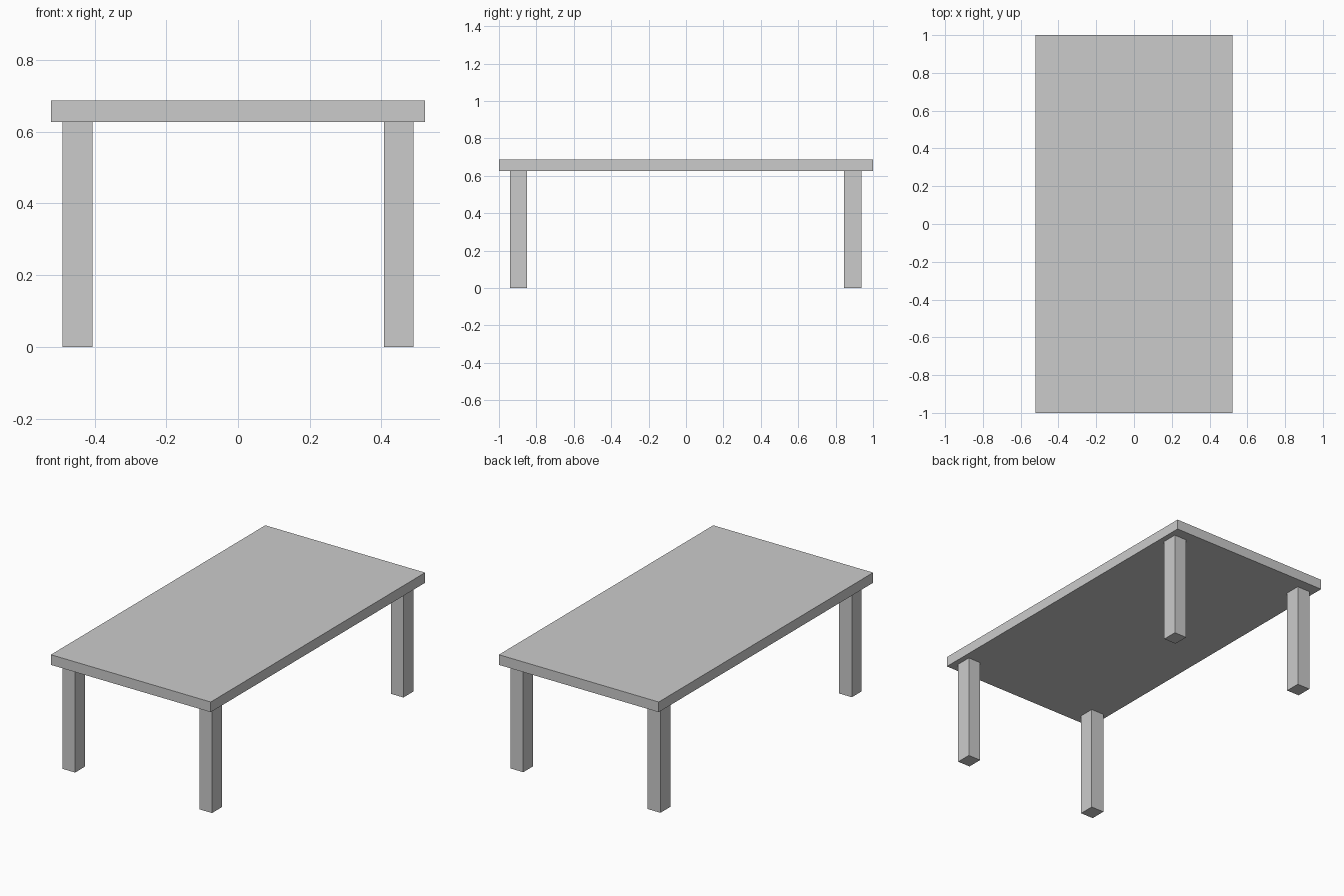
import bpy

if "Cube" in bpy.data.objects:
    bpy.data.objects.remove(bpy.data.objects["Cube"])


def box(name, x, y, z):
    """Box from (min, max) ranges on each axis."""
    centre = [(a + b) / 2 for a, b in (x, y, z)]
    size = [b - a for a, b in (x, y, z)]
    bpy.ops.mesh.primitive_cube_add(size=1, location=centre)
    ob = bpy.context.object
    ob.name = name
    ob.scale = size
    bpy.ops.object.transform_apply(location=False, rotation=False, scale=True)
    return ob


TOP_Z, UNDER_Z = 0.687, 0.627

# Table top slab
box("table_top", (-0.522, 0.522), (-1, 1), (UNDER_Z, TOP_Z))

# Four square legs, one near each corner
for x_name, x in (("left", (-0.489, -0.405)), ("right", (0.407, 0.489))):
    for y_name, y in (("front", (-0.941, -0.849)), ("back", (0.845, 0.937))):
        box(f"{y_name}_{x_name}_leg", x, y, (0, UNDER_Z))
